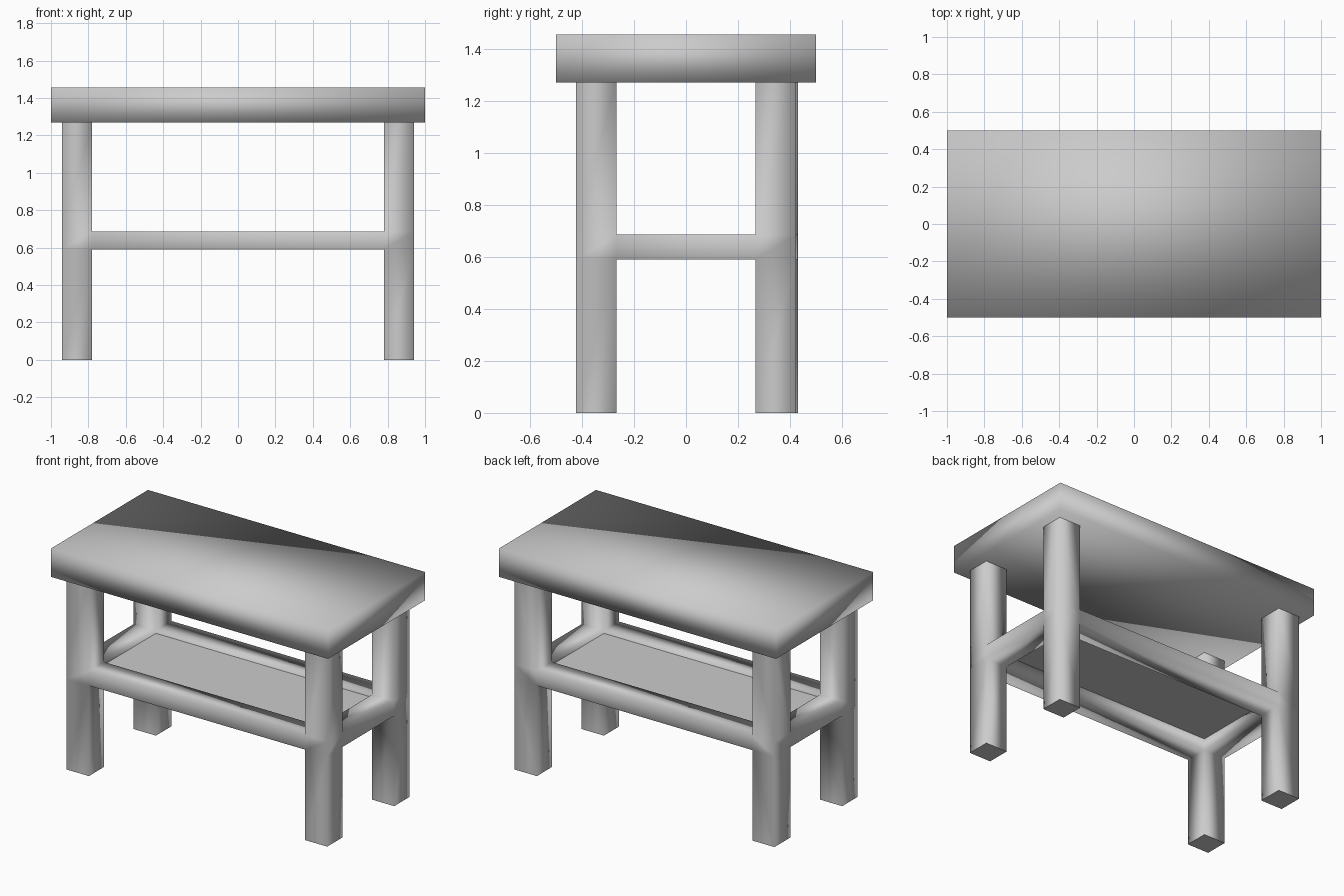
import bpy, bmesh
from mathutils import Vector

if "Cube" in bpy.data.objects:
    bpy.data.objects.remove(bpy.data.objects["Cube"])


def finish(name, bm):
    bmesh.ops.recalc_face_normals(bm, faces=bm.faces)
    mesh = bpy.data.meshes.new(name)
    bm.to_mesh(mesh)
    bm.free()
    obj = bpy.data.objects.new(name, mesh)
    bpy.context.collection.objects.link(obj)
    return obj


# Table top: plain slab, softly shaded
bm = bmesh.new()
bmesh.ops.create_cube(bm, size=1)
for v in bm.verts:
    v.co = Vector((v.co.x * 2, v.co.y, v.co.z * 0.185 + 1.3625))
for f in bm.faces:
    f.smooth = True
finish("table_top", bm)

# Leg frame: one welded skin over the filled cells of a 3 x 3 x 3 grid
grid = ((-0.94, -0.78, 0.78, 0.94),
        (-0.423, -0.268, 0.268, 0.423),
        (0.0, 0.59, 0.685, 1.27))


def filled(c):
    if not all(0 <= i <= 2 for i in c):
        return False
    corner = c[0] != 1 and c[1] != 1
    return corner or (c[2] == 1 and (c[0], c[1]) != (1, 1))


bm = bmesh.new()
cells = [(i, j, k) for i in range(3) for j in range(3) for k in range(3)]
for cell in filter(filled, cells):
    for axis in range(3):
        for side in (0, 1):
            other = list(cell)
            other[axis] += 2 * side - 1
            # leg tops stay open where they meet the slab
            if filled(other) or (axis == 2 and other[2] == 3):
                continue
            u, w = [a for a in range(3) if a != axis]
            ring = []
            for du, dw in ((0, 0), (1, 0), (1, 1), (0, 1)):
                n = list(cell)
                n[axis] += side
                n[u] += du
                n[w] += dw
                ring.append(bm.verts.new([grid[a][n[a]] for a in range(3)]))
            bm.faces.new(ring)
bmesh.ops.remove_doubles(bm, verts=bm.verts, dist=1e-4)
for f in bm.faces:
    f.smooth = f.calc_center_median().z > 0.001    # feet stay flat
# the back left leg stands out a touch further
for v in bm.verts:
    if v.co.x < 0 and v.co.y > 0.4:
        v.co.y = 0.431
finish("leg_frame", bm)

# Shelf: thin flat sheet between the rails
bm = bmesh.new()
bmesh.ops.create_grid(bm, x_segments=1, y_segments=1, size=1)
for v in bm.verts:
    v.co = Vector((v.co.x * 0.78, v.co.y * 0.268, 0.667))
finish("shelf_panel", bm)
